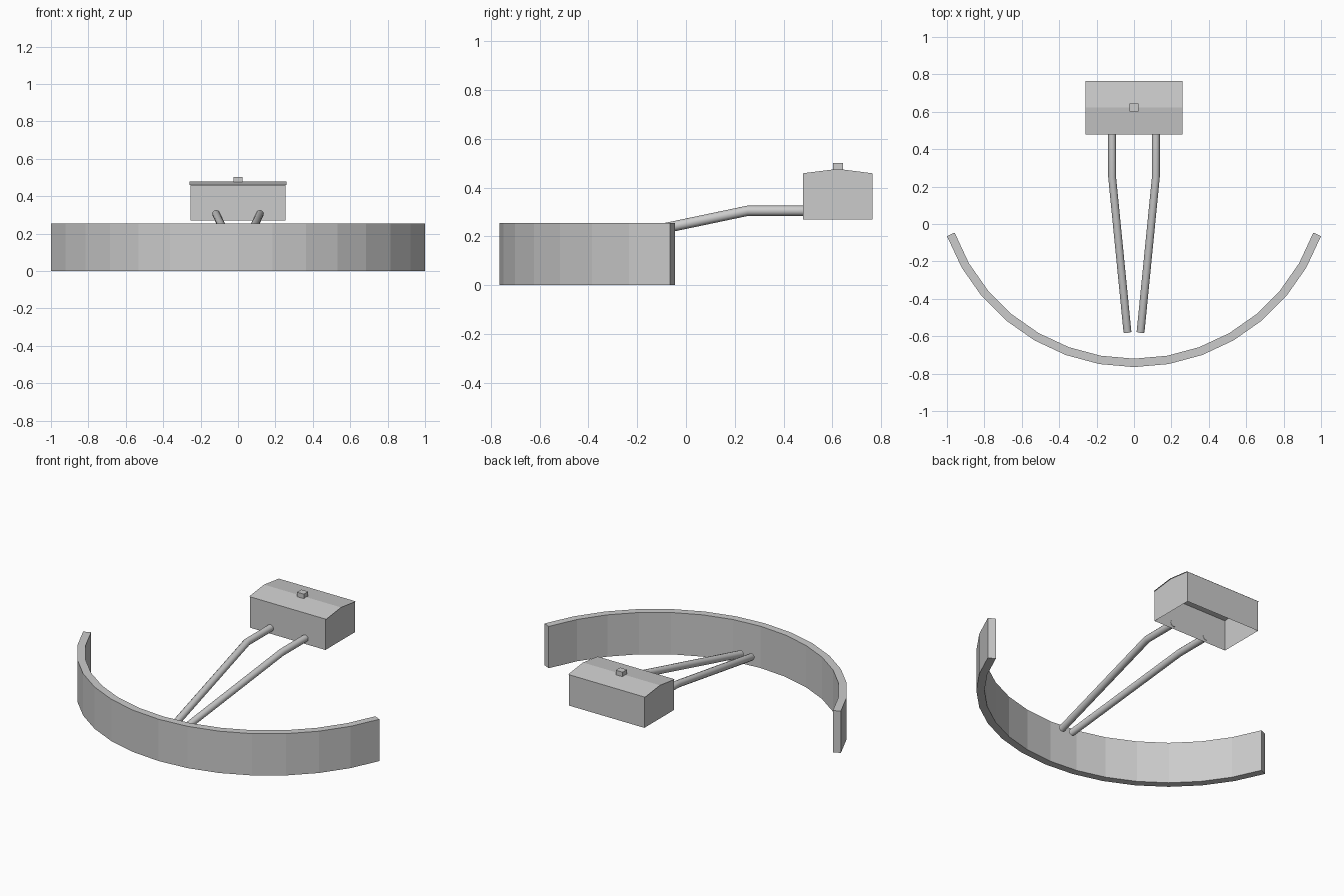
import bpy
from math import sin, cos, radians
from mathutils import Vector

if "Cube" in bpy.data.objects:
    bpy.data.objects.remove(bpy.data.objects["Cube"])


def mesh_object(name, verts, faces):
    me = bpy.data.meshes.new(name)
    me.from_pydata(verts, [], faces)
    me.update()
    ob = bpy.data.objects.new(name, me)
    bpy.context.collection.objects.link(ob)
    return ob


# Curved dam wall: 14 straight segments swept over 140 degrees
R, CY, T, H, N = 1.064, 0.299, 0.045, 0.255, 14
verts, faces = [], []
for i in range(N + 1):
    a = radians(-70 + 10 * i)
    outer = Vector((R * sin(a), CY - R * cos(a)))
    # end caps are square to the end segments
    b = a if 0 < i < N else radians(-65 if i == 0 else 65)
    inner = outer - T * Vector((sin(b), -cos(b)))
    verts += [(*outer, 0), (*inner, 0), (*inner, H), (*outer, H)]
for i in range(N):
    p, q = 4 * i, 4 * (i + 1)
    for k in range(4):
        m = (k + 1) % 4
        faces.append((p + k, p + m, q + m, q + k))
faces += [(3, 2, 1, 0), tuple(4 * N + k for k in range(4))]
mesh_object("dam_wall", verts, [f[::-1] for f in faces])

# Pipes from the dam to the powerhouse
for side, label in ((-1, "left"), (1, "right")):
    cu = bpy.data.curves.new(label + "_pipe", 'CURVE')
    cu.dimensions = '3D'
    cu.bevel_depth = 0.021
    cu.bevel_resolution = 4
    cu.use_fill_caps = True
    sp = cu.splines.new('POLY')
    path = [(0.035, -0.578, 0.131), (0.117, 0.252, 0.305), (0.117, 0.482, 0.305)]
    sp.points.add(len(path) - 1)
    for pt, (x, y, z) in zip(sp.points, path):
        pt.co = (side * x, y, z, 1)
    bpy.context.collection.objects.link(bpy.data.objects.new(label + "_pipe", cu))

# Powerhouse walls: gabled shell, open underneath
Y0, Y1, YM = 0.48, 0.764, 0.622
ZB, ZE, ZR = 0.27, 0.459, 0.477
profile = [(Y0, ZB), (Y0, ZE), (YM, ZR), (Y1, ZE), (Y1, ZB)]
W = 0.254
verts = [(x, y, z) for x in (-W, W) for y, z in profile]
mesh_object("house_walls", verts,
            [(4, 3, 2, 1, 0), (5, 6, 7, 8, 9), (0, 1, 6, 5), (3, 4, 9, 8)])

# Roof sheet with a slight overhang at the gables
verts = [(x, y, z) for x in (-0.26, 0.26)
         for y, z in ((Y0 - 0.001, ZE), (YM, ZR), (Y1 + 0.001, ZE))]
mesh_object("house_roof", verts, [(0, 3, 4, 1), (1, 4, 5, 2)])

# Chimney on the ridge
bpy.ops.mesh.primitive_cube_add(size=1, location=(0, 0.623, 0.484))
chimney = bpy.context.object
chimney.name = "chimney"
chimney.scale = (0.046, 0.042, 0.036)
